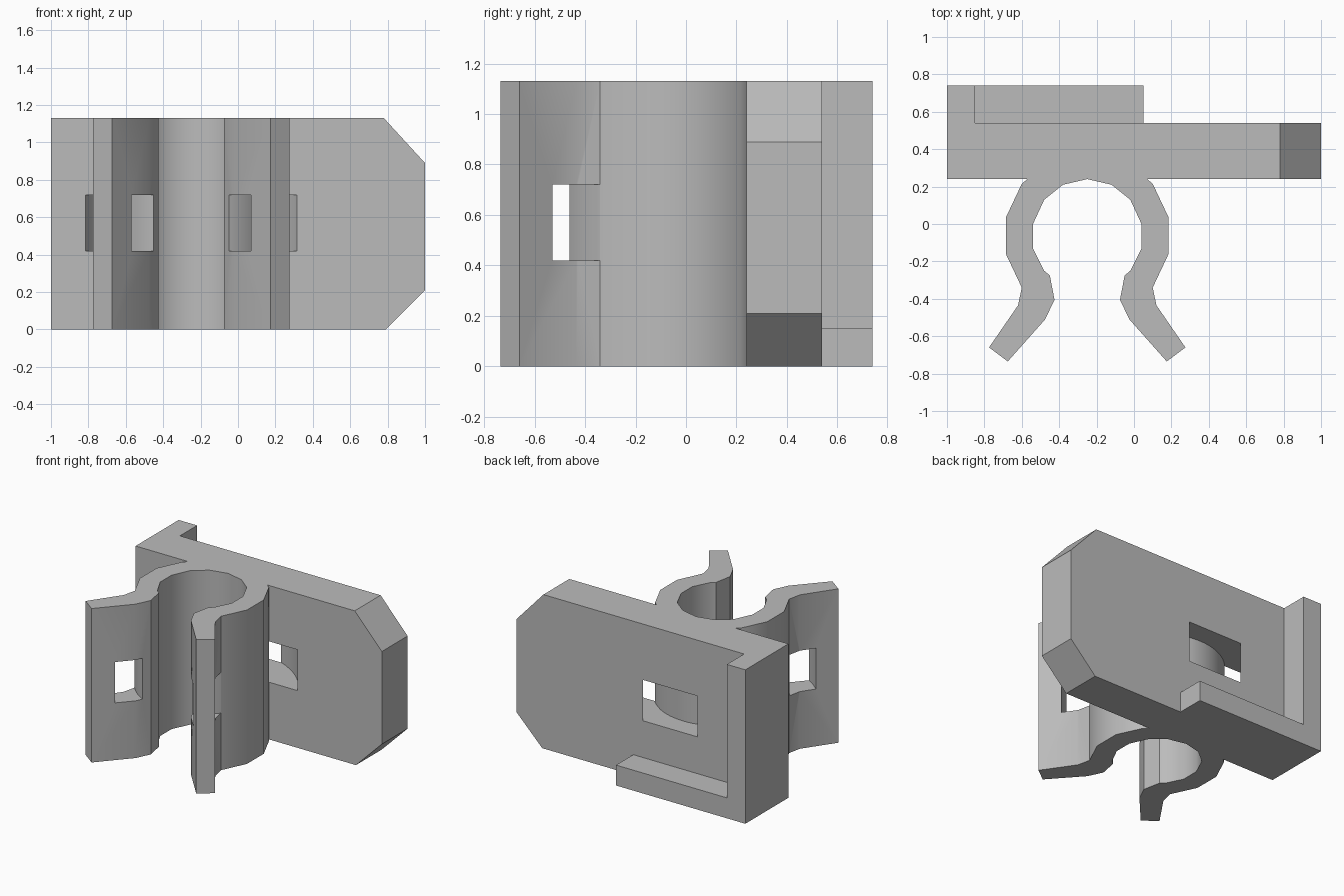
import bpy, bmesh, math

cube = bpy.data.objects.get("Cube")
if cube:
    bpy.data.objects.remove(cube, do_unlink=True)

HEIGHT = 1.13
CX, CY = -0.25, -0.06      # axis of the clip bore

grey = bpy.data.materials.new("plain grey")
grey.use_nodes = True
colour = (0.5, 0.5, 0.5, 1)
grey.diffuse_color = colour
grey.node_tree.nodes["Principled BSDF"].inputs["Base Color"].default_value = colour


def finish(name, bm):
    bmesh.ops.recalc_face_normals(bm, faces=bm.faces[:])
    mesh = bpy.data.meshes.new(name)
    bm.to_mesh(mesh)
    bm.free()
    mesh.materials.append(grey)
    obj = bpy.data.objects.new(name, mesh)
    bpy.context.collection.objects.link(obj)
    return obj


def prism(name, points, offset):
    """Extrude a flat outline along an offset vector."""
    bm = bmesh.new()
    face = bm.faces.new([bm.verts.new(p) for p in points])
    out = bmesh.ops.extrude_face_region(bm, geom=[face])
    verts = [g for g in out["geom"] if isinstance(g, bmesh.types.BMVert)]
    bmesh.ops.translate(bm, vec=offset, verts=verts)
    return finish(name, bm)


def ring(name, r_in, r_out, z0, z1, steps=72):
    """Square-section ring around the bore axis."""
    bm = bmesh.new()
    loops = []
    for i in range(steps):
        a = math.tau * i / steps
        section = [(r_in, z0), (r_out, z0), (r_out, z1), (r_in, z1)]
        loops.append([bm.verts.new((CX + r * math.cos(a), CY + r * math.sin(a), z))
                      for r, z in section])
    for i in range(steps):
        a, b = loops[i], loops[(i + 1) % steps]
        for k in range(4):
            m = (k + 1) % 4
            bm.faces.new((a[k], a[m], b[m], b[k]))
    return finish(name, bm)


# Mounting plate with two clipped corners
outline = [(-1, 0), (0.79, 0), (1, 0.21), (1, 0.89), (0.78, HEIGHT), (-1, HEIGHT)]
plate = prism("mounting_plate", [(x, 0.24, z) for x, z in outline], (0, 0.3, 0))

# L-shaped rim on the back: upright and bottom ledge in one outline
rim = [(-1, 0), (0.05, 0), (0.05, 0.15), (-0.85, 0.15), (-0.85, HEIGHT), (-1, HEIGHT)]
prism("back_rim", [(x, 0.54, z) for x, z in rim], (0, 0.2, 0))

# Spring clip: half outline from the bore to the outside, mirrored
bore = [(-0.12, 0.21), (-0.02, 0.13), (0.04, 0.0), (0.04, -0.13), (-0.02, -0.25),
        (-0.05, -0.275), (-0.075, -0.405), (-0.025, -0.51), (0.175, -0.735)]
outside = [(0.275, -0.66), (0.12, -0.435), (0.10, -0.34), (0.185, -0.16),
           (0.185, 0.035), (0.10, 0.215), (0.07, 0.24), (0.07, 0.28)]
half = bore + outside
full = [(CX, 0.24)] + half + [(2 * CX - x, y) for x, y in reversed(half)]
clip = prism("spring_clip", [(x, y, 0) for x, y in full], (0, 0, HEIGHT))

# Cable tie slot cut around the clip and through the plate
cutter = ring("tie_slot_cutter", 0.45, 0.64, 0.42, 0.72)
cutter.hide_render = True
for obj in (plate, clip):
    mod = obj.modifiers.new("tie slot", 'BOOLEAN')
    mod.operation = 'DIFFERENCE'
    mod.solver = 'EXACT'
    mod.object = cutter
    bpy.ops.object.select_all(action='DESELECT')
    bpy.context.view_layer.objects.active = obj
    obj.select_set(True)
    bpy.ops.object.modifier_apply(modifier=mod.name)
    bpy.ops.object.shade_smooth_by_angle(angle=math.radians(32))
bpy.data.objects.remove(cutter, do_unlink=True)
